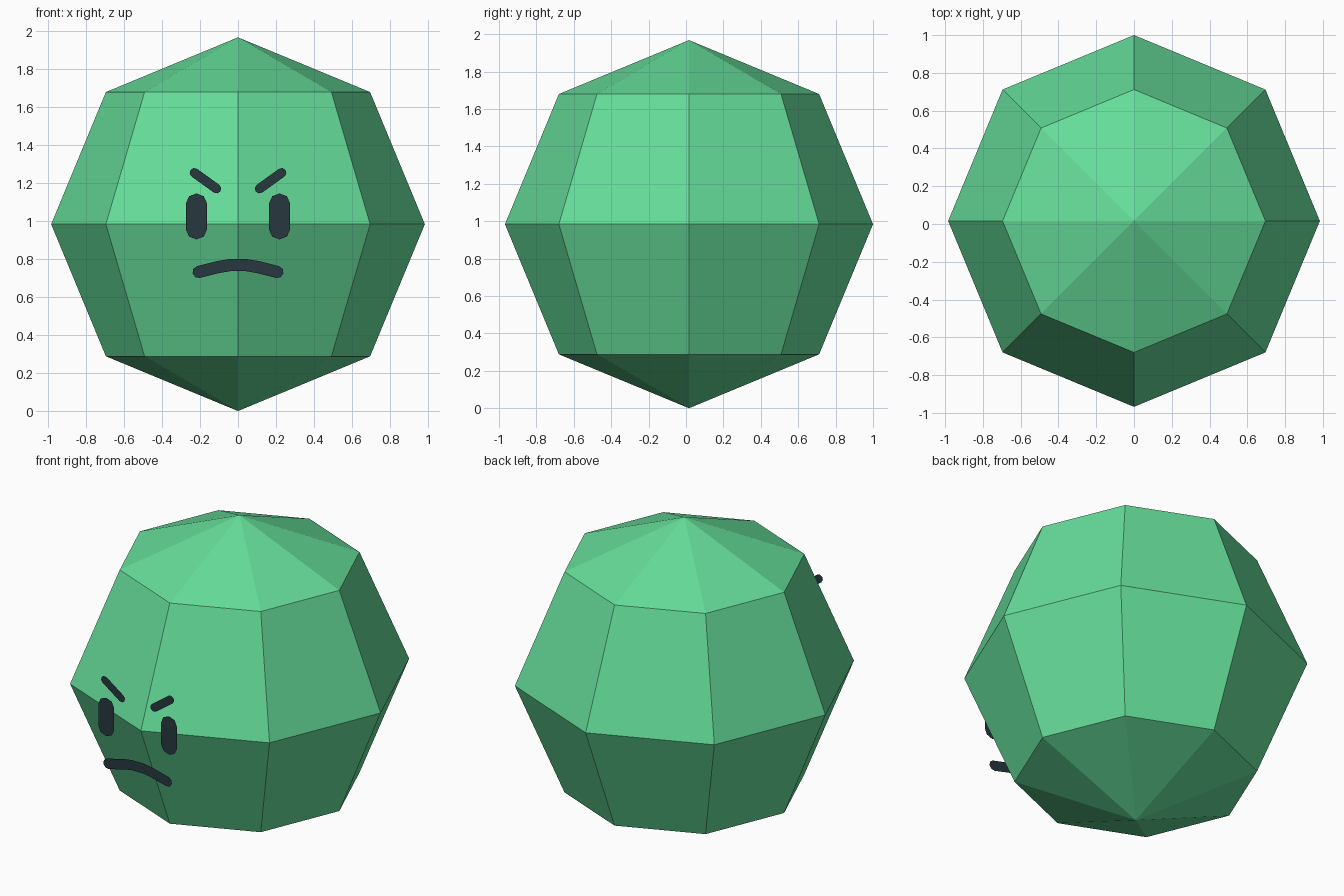
import bpy, bmesh, math
from mathutils import Vector

if "Cube" in bpy.data.objects:
    bpy.data.objects.remove(bpy.data.objects["Cube"])

def material(name, color):
    m = bpy.data.materials.new(name)
    m.diffuse_color = (*color, 1)
    m.use_nodes = True
    m.node_tree.nodes["Principled BSDF"].inputs["Base Color"].default_value = m.diffuse_color
    return m

green = material("green", (0.13, 0.72, 0.32))
dark = material("dark", (0.02, 0.04, 0.05))

def add_object(name, bm, mat):
    mesh = bpy.data.meshes.new(name)
    bm.to_mesh(mesh)
    bm.free()
    mesh.materials.append(mat)
    ob = bpy.data.objects.new(name, mesh)
    bpy.context.collection.objects.link(ob)
    return ob

# Flat stroke with rounded ends, lying in the plane y = -1 and facing front
def stroke(name, path, r, cap=None):
    cap = cap or r
    pts = [Vector(p) for p in path]
    outline = []
    for side in (pts, pts[::-1]):
        # offset edge along the path
        for i, p in enumerate(side):
            d = (side[min(i + 1, len(side) - 1)] - side[max(i - 1, 0)]).normalized()
            outline.append(p + Vector((d.y, -d.x)) * r)
        # rounded cap at the end of the path
        n = Vector((d.y, -d.x))
        for k in range(1, 4):
            a = k * math.pi / 4
            outline.append(side[-1] + n * r * math.cos(a) + d * cap * math.sin(a))
    bm = bmesh.new()
    face = bm.faces.new([bm.verts.new((p.x, -1, p.y)) for p in outline])
    face.normal_update()
    if face.normal.y > 0:
        face.normal_flip()
    bmesh.ops.triangulate(bm, faces=[face])
    return add_object(name, bm, dark)

# Faceted body
bm = bmesh.new()
bmesh.ops.create_uvsphere(bm, u_segments=8, v_segments=4, radius=0.984)
bmesh.ops.translate(bm, verts=bm.verts, vec=(0, 0.016, 0.984))
add_object("body", bm, green)

# Eyes and slanted brows
for s, side in ((-1, "left"), (1, "right")):
    stroke(side + "_eye", [(s * 0.219, 0.955), (s * 0.219, 1.095)], 0.055, 0.051)
    stroke(side + "_brow", [(s * 0.23, 1.255), (s * 0.113, 1.171)], 0.025)

# Frowning mouth
stroke("mouth", [(-0.208, 0.732), (-0.1, 0.759), (-0.04, 0.769),
                 (0.04, 0.769), (0.1, 0.759), (0.208, 0.732)], 0.032)
